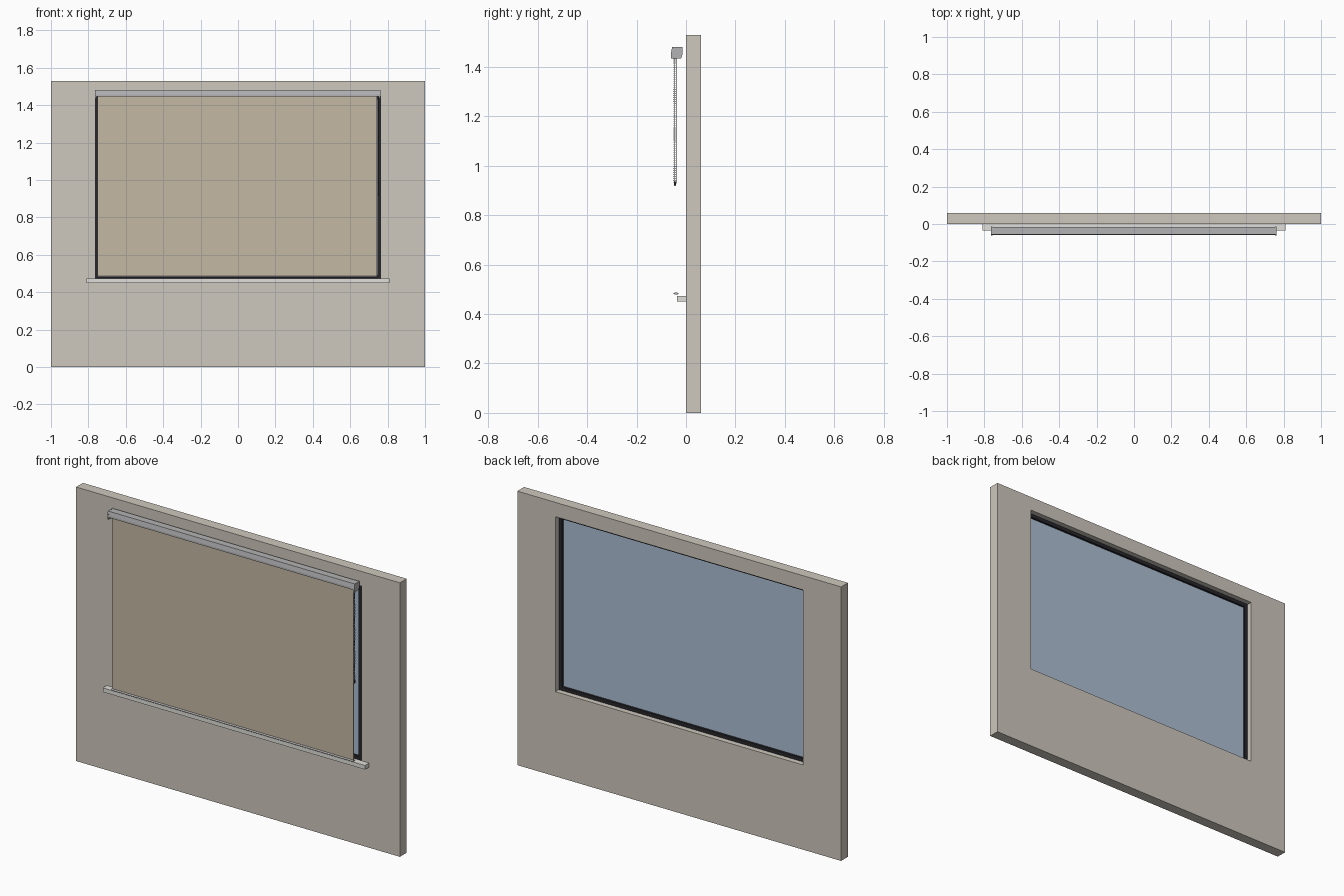
import bpy, bmesh, math
from mathutils import Matrix

if "Cube" in bpy.data.objects:
    bpy.data.objects.remove(bpy.data.objects["Cube"])


def mat(name, c):
    m = bpy.data.materials.new(name)
    m.diffuse_color = (*c, 1)
    m.use_nodes = True
    m.node_tree.nodes["Principled BSDF"].inputs["Base Color"].default_value = m.diffuse_color
    return m


WALL = mat("plaster", (0.62, 0.58, 0.51))
DARK = mat("dark_frame", (0.02, 0.02, 0.025))
GLASS = mat("glass", (0.42, 0.52, 0.66))
FABRIC = mat("fabric", (0.56, 0.48, 0.37))
SILL = mat("sill_white", (0.75, 0.74, 0.70))
METAL = mat("aluminium", (0.45, 0.45, 0.46))


def finish(name, bm, material):
    bmesh.ops.recalc_face_normals(bm, faces=bm.faces)
    me = bpy.data.meshes.new(name)
    bm.to_mesh(me)
    bm.free()
    me.materials.append(material)
    ob = bpy.data.objects.new(name, me)
    bpy.context.collection.objects.link(ob)
    return ob


def box(name, x, y, z, material):
    bm = bmesh.new()
    bmesh.ops.create_cube(bm, size=1)
    for v in bm.verts:
        for i, r in enumerate((x, y, z)):
            v.co[i] = r[0] if v.co[i] < 0 else r[1]
    return finish(name, bm, material)


def extrude_x(name, profile, x0, x1, material):
    """Closed (y, z) profile extruded along x."""
    bm = bmesh.new()
    a = [bm.verts.new((x0, y, z)) for y, z in profile]
    b = [bm.verts.new((x1, y, z)) for y, z in profile]
    n = len(a)
    bm.faces.new(a)
    bm.faces.new(b)
    for i in range(n):
        bm.faces.new((a[i], a[(i + 1) % n], b[(i + 1) % n], b[i]))
    return finish(name, bm, material)


def ring(name, outer, inner, y0, y1, material):
    """Rectangular plate with a rectangular hole; rects are x0, x1, z0, z1."""
    bm = bmesh.new()
    loops = []
    for x0, x1, z0, z1 in (outer, inner):
        for y in (y0, y1):
            loops.append([bm.verts.new((x, y, z)) for x, z in
                          ((x0, z0), (x1, z0), (x1, z1), (x0, z1))])
    of, ob_, inf, inb = loops
    for p, q in ((of, ob_), (ob_, inb), (inb, inf), (inf, of)):
        for i in range(4):
            j = (i + 1) % 4
            bm.faces.new((p[i], p[j], q[j], q[i]))
    return finish(name, bm, material)


def circle(cy, cz, ry, rz, n):
    return [(cy + ry * math.cos(2 * math.pi * i / n),
             cz + rz * math.sin(2 * math.pi * i / n)) for i in range(n)]


# Wall with window opening, frame and pane
opening = (-0.765, 0.765, 0.473, 1.45)
ring("wall", (-1, 1, 0, 1.53), opening, 0.0, 0.06, WALL)
ring("window_frame", opening, (-0.745, 0.745, 0.493, 1.43), 0.001, 0.03, DARK)
box("window_pane", (-0.746, 0.746), (0.013, 0.018), (0.492, 1.431), GLASS)
box("window_sill", (-0.81, 0.81), (-0.036, 0.0), (0.45, 0.473), SILL)

# Open-bottomed headrail with end caps
extrude_x("headrail", [(-0.055, 1.48), (-0.015, 1.48), (-0.015, 1.452),
                       (-0.018, 1.452), (-0.018, 1.477), (-0.053, 1.477),
                       (-0.057, 1.457), (-0.057, 1.447), (-0.06, 1.447),
                       (-0.06, 1.457)], -0.757, 0.753, METAL)
cap = [(-0.056, 1.481), (-0.014, 1.481), (-0.014, 1.452), (-0.02, 1.435),
       (-0.06, 1.435), (-0.061, 1.457)]
for side, x0, x1 in (("left", -0.765, -0.757), ("right", 0.753, 0.761)):
    extrude_x("end_cap_" + side, cap, x0, x1, METAL)

# Roller, hanging fabric and bottom rail
tube = extrude_x("roller_tube", circle(-0.036, 1.459, 0.013, 0.013, 20), -0.757, 0.753, FABRIC)
box("blind_fabric", (-0.75, 0.743), (-0.041, -0.0395), (0.484, 1.46), FABRIC)
rail = extrude_x("bottom_rail", circle(-0.04, 0.483, 0.0105, 0.004, 16), -0.75, 0.743, METAL)

# Bead chain: two strands, a turn at the bottom and a small weight
bm = bmesh.new()
for y in (-0.048, -0.040):
    for i in range(63):
        bmesh.ops.create_icosphere(bm, subdivisions=1, radius=0.0024,
                                   matrix=Matrix.Translation((0.75, y, 0.932 + i * 0.0082)))
    cord = Matrix.Translation((0.75, y, 1.188)) @ Matrix.Diagonal((0.0012, 0.0012, 0.512, 1))
    bmesh.ops.create_cube(bm, size=1, matrix=cord)
chain = finish("bead_chain", bm, DARK)
weight = extrude_x("chain_weight", [(-0.049, 0.936), (-0.039, 0.936), (-0.040, 0.921),
                                    (-0.044, 0.917), (-0.048, 0.921)], 0.747, 0.753, DARK)

# Smooth the rounded parts
for ob in (tube, rail, chain):
    bpy.ops.object.select_all(action='DESELECT')
    ob.select_set(True)
    bpy.context.view_layer.objects.active = ob
    bpy.ops.object.shade_smooth_by_angle(angle=math.radians(45))
